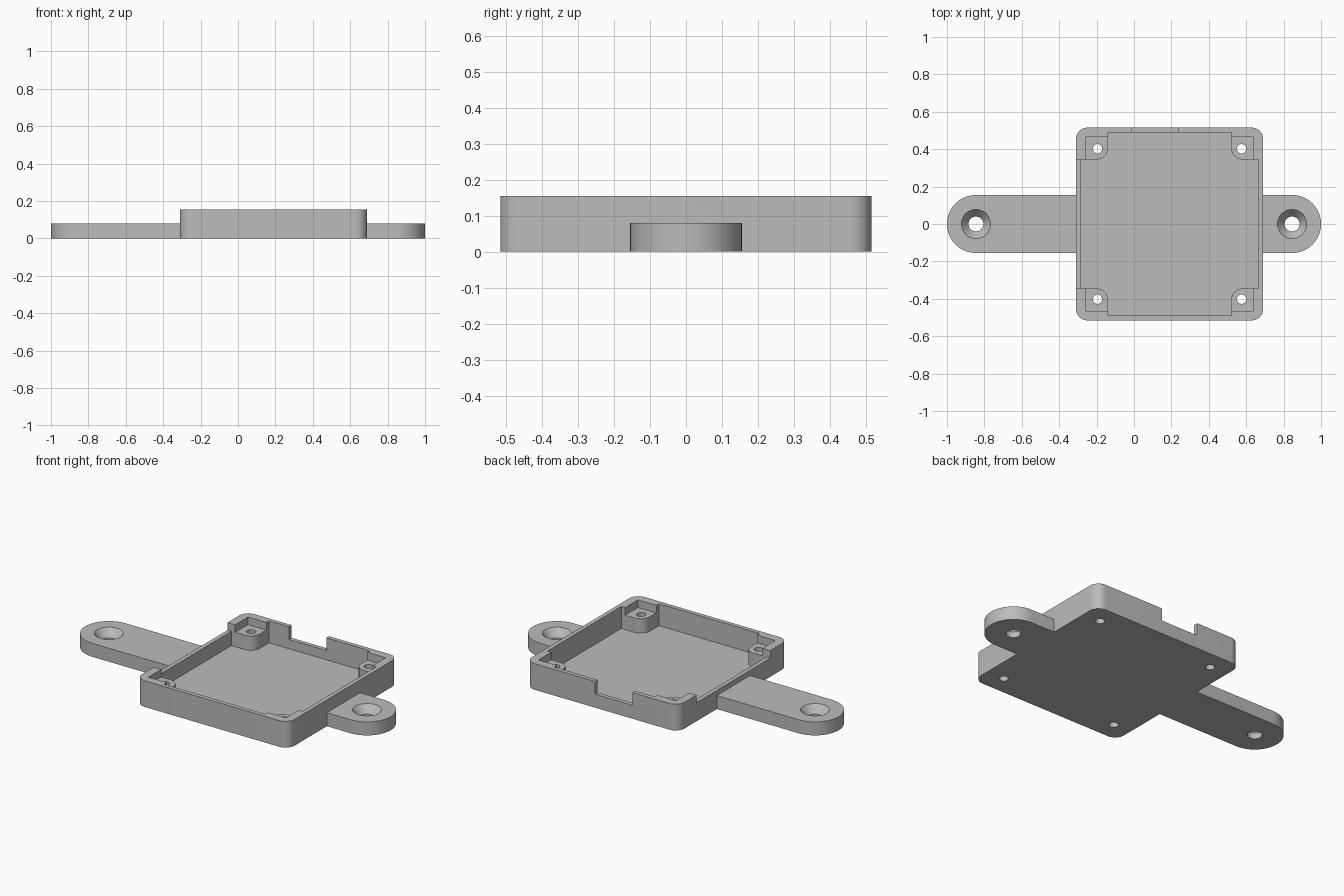
import bpy, bmesh
from math import cos, sin, pi, radians

cube = bpy.data.objects.get("Cube")
if cube:
    bpy.data.objects.remove(cube, do_unlink=True)

grey = bpy.data.materials.new("plain grey")
grey.use_nodes = True
grey.diffuse_color = (0.5, 0.5, 0.5, 1)
grey.node_tree.nodes["Principled BSDF"].inputs["Base Color"].default_value = (0.5, 0.5, 0.5, 1)

CX = 0.19        # tray centre in x
HX, HY = 0.5, 0.515
TOP, ARM_TOP, FLOOR, LEDGE = 0.155, 0.08, 0.025, 0.11


def arc(cx, cy, r, a0, a1, n=12):
    return [(cx + r * cos(radians(a0 + (a1 - a0) * i / n)),
             cy + r * sin(radians(a0 + (a1 - a0) * i / n))) for i in range(n + 1)]


def loft(name, rings):
    """Closed solid through rings of (outline, z)."""
    bm = bmesh.new()
    loops = [[bm.verts.new((x, y, z)) for x, y in pts] for pts, z in rings]
    bm.faces.new(loops[0][::-1])
    bm.faces.new(loops[-1])
    n = len(loops[0])
    for a, b in zip(loops, loops[1:]):
        for i in range(n):
            j = (i + 1) % n
            bm.faces.new((a[i], a[j], b[j], b[i]))
    bmesh.ops.recalc_face_normals(bm, faces=bm.faces)
    me = bpy.data.meshes.new(name)
    bm.to_mesh(me)
    bm.free()
    ob = bpy.data.objects.new(name, me)
    me.materials.append(grey)
    bpy.context.collection.objects.link(ob)
    return ob


def prism(name, pts, z0, z1):
    return loft(name, [(pts, z0), (pts, z1)])


def box(name, x0, x1, y0, y1, z0, z1):
    return prism(name, [(x0, y0), (x1, y0), (x1, y1), (x0, y1)], z0, z1)


def circle(cx, cy, r, n=40):
    return arc(cx, cy, r, 0, 360, n)[:-1]


def combine(target, tool, operation="DIFFERENCE"):
    mod = target.modifiers.new("cut", "BOOLEAN")
    mod.operation, mod.solver, mod.object = operation, "EXACT", tool
    tool.hide_render = True
    bpy.context.view_layer.objects.active = target
    bpy.ops.object.modifier_apply(modifier=mod.name)
    bpy.data.objects.remove(tool, do_unlink=True)


# tray body with rounded vertical corners
R = 0.06
outline = []
for sx, sy, a in ((1, 1, 0), (-1, 1, 90), (-1, -1, 180), (1, -1, 270)):
    outline += arc(CX + sx * (HX - R), sy * (HY - R), R, a, a + 90)
tray = prism("mounting_tray", outline, 0, TOP)

# mounting arms with round ends, joined to the tray
for side, root in ((-1, CX - HX + 0.012), (1, CX + HX - 0.012)):
    a = 90 if side < 0 else -90
    end = arc(side * 0.845, 0, 0.155, a, a + 180, 32)
    arm = prism("arm", [(root, side * 0.155)] + end + [(root, -side * 0.155)]
                if side > 0 and end[0][1] > 0 else
                [(root, end[0][1])] + end + [(root, end[-1][1])], 0, ARM_TOP)
    combine(tray, arm, "UNION")

# cavity that leaves a rounded post in each corner
quarter = [(0.475, 0.345)] + arc(0.39, 0.405, 0.06, 270, 180) + [(0.33, 0.49)]
cavity = []
for sx, sy in ((1, 1), (-1, 1), (-1, -1), (1, -1)):
    q = quarter if sx * sy > 0 else quarter[::-1]
    cavity += [(CX + sx * x, sy * y) for x, y in q]
combine(tray, prism("cavity", cavity, FLOOR, TOP + 0.1))

# lowered post tops and their screw holes
for sx in (-1, 1):
    for sy in (-1, 1):
        xs = sorted((CX + sx * 0.31, CX + sx * 0.45))
        ys = sorted((sy * 0.325, sy * 0.465))
        combine(tray, box("post_top", *xs, *ys, LEDGE, TOP + 0.1))
        combine(tray, prism("screw_hole", circle(CX + sx * 0.385, sy * 0.402, 0.025, 24),
                            -0.1, TOP + 0.1))

# lowered side wall and notch in the back wall
combine(tray, box("side_gap", -0.4, -0.27, -0.345, 0.345, LEDGE, TOP + 0.1))
combine(tray, box("back_notch", -0.01, 0.235, 0.47, 0.6, ARM_TOP, TOP + 0.1))

# countersunk holes in the arms
for x in (-0.845, 0.845):
    rings = [(circle(x, 0, r), z) for r, z in
             ((0.04, -0.1), (0.04, 0.035), (0.078, ARM_TOP), (0.078, TOP))]
    combine(tray, loft("countersunk_hole", rings))

bpy.ops.object.select_all(action="DESELECT")
tray.select_set(True)
bpy.context.view_layer.objects.active = tray
bpy.ops.object.shade_smooth_by_angle(angle=radians(30))
